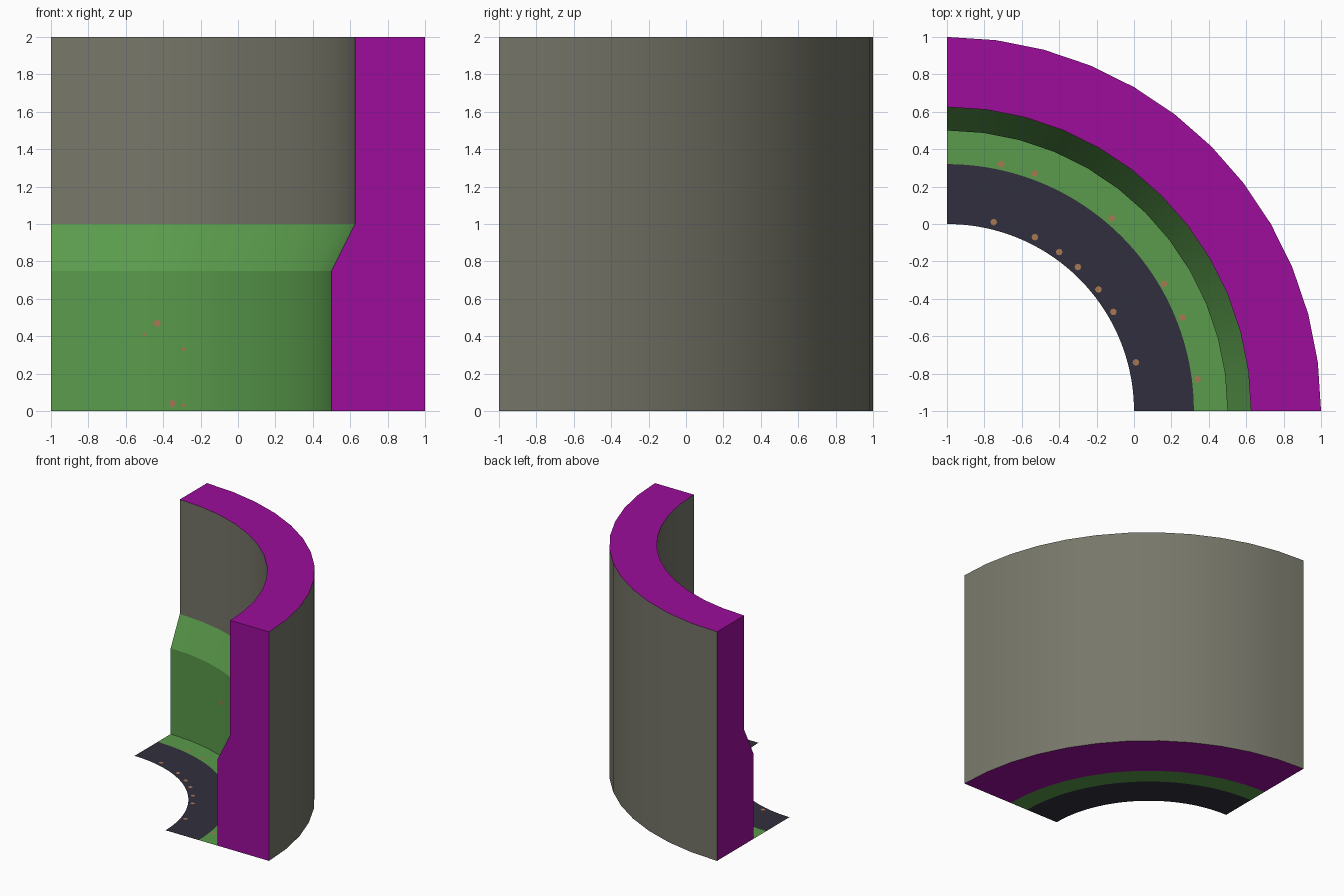
import bpy, bmesh, math
from mathutils import Vector, Matrix

if "Cube" in bpy.data.objects:
    bpy.data.objects.remove(bpy.data.objects["Cube"])

CENTRE = (-1.0, -1.0)   # axis of the quarter ring
SEG = 12                # sides of the wall per quarter turn
STEP = math.pi / 2 / SEG


def material(name, rgb):
    m = bpy.data.materials.new(name)
    lin = [c / 12.92 if c <= 0.04045 else ((c + 0.055) / 1.055) ** 2.4
           for c in (v / 255 for v in rgb)]
    m.diffuse_color = (*lin, 1)
    m.use_nodes = True
    m.node_tree.nodes["Principled BSDF"].inputs["Base Color"].default_value = m.diffuse_color
    return m


PURPLE = material("purple", (156, 13, 156))
GREY = material("warm grey", (119, 119, 106))
GREEN = material("green", (90, 155, 76))
DARK = material("dark slate", (48, 47, 61))
BROWN = material("rust brown", (168, 120, 84))


def polar(r, a, z):
    return Vector((CENTRE[0] + r * math.cos(a), CENTRE[1] + r * math.sin(a), z))


def chord(r, a):
    """Radius of the 12-sided quarter polygon at angle a."""
    k = min(int(a / STEP + 1e-6), SEG - 1)
    return r * math.cos(STEP / 2) / math.cos(a - (k + 0.5) * STEP)


def finish(name, bm, mats, smooth=False):
    me = bpy.data.meshes.new(name)
    bm.to_mesh(me)
    bm.free()
    for m in mats:
        me.materials.append(m)
    ob = bpy.data.objects.new(name, me)
    bpy.context.collection.objects.link(ob)
    if smooth:
        bpy.ops.object.select_all(action='DESELECT')
        ob.select_set(True)
        bpy.context.view_layer.objects.active = ob
        bpy.ops.object.shade_smooth_by_angle(angle=math.radians(20))
    return ob


# Curved wall: cross-section swept through a quarter turn
profile = [(1.5, 0), (2, 0), (2, 2), (1.625, 2), (1.625, 1), (1.5, 0.75)]
edge_mat = [0, 1, 0, 1, 2, 2]     # bottom, outside, top, upper, slope, lower
bm = bmesh.new()
rings = [[bm.verts.new(polar(r, i * STEP, z)) for r, z in profile]
         for i in range(SEG + 1)]
for a, b in zip(rings, rings[1:]):
    for j, mi in enumerate(edge_mat):
        k = (j + 1) % len(profile)
        bm.faces.new((a[j], a[k], b[k], b[j])).material_index = mi
for end in (rings[0], rings[-1]):
    bm.faces.new(end).material_index = 0
bmesh.ops.recalc_face_normals(bm, faces=bm.faces)
finish("curved_wall", bm, [PURPLE, GREY, GREEN], True)


# Floor bands at the foot of the wall
def floor_band(name, r0, r1, mat, fit_wall=False, n=48):
    bm = bmesh.new()
    rows = []
    for i in range(n + 1):
        a = i * math.pi / 2 / n
        outer = chord(r1, a) if fit_wall else r1
        rows.append((bm.verts.new(polar(r0, a, 0)), bm.verts.new(polar(outer, a, 0))))
    for p, q in zip(rows, rows[1:]):
        bm.faces.new((p[0], p[1], q[1], q[0]))
    finish(name, bm, [mat])


floor_band("floor_dark_band", 1.0, 1.32, DARK)
floor_band("floor_green_band", 1.32, 1.5, GREEN, True)


# Small rust spots
def spots(name, items):
    bm = bmesh.new()
    for pos, normal, r in items:
        rot = Vector(normal).to_track_quat('Z', 'Y').to_matrix().to_4x4()
        bmesh.ops.create_circle(bm, cap_ends=True, segments=8, radius=r,
                                matrix=Matrix.Translation(pos) @ rot)
    finish(name, bm, [BROWN])


floor_xy = [(-.75, .01), (-.53, -.07), (-.4, -.15), (-.3, -.23), (-.19, -.35),
            (-.11, -.47), (.01, -.74), (-.71, .32), (-.53, .27), (-.12, .03),
            (.16, -.32), (.26, -.5), (.34, -.83)]
spots("floor_spots", [((x, y, 0.003), (0, 0, 1), 0.018) for x, y in floor_xy])

wall = []
for x, z, r in [(-.43, .47, .02), (-.35, .04, .02), (-.29, .33, .011),
                (-.5, .41, .009), (-.29, .03, .011)]:
    a = math.acos((x + 1) / 1.5)
    mid = (int(a / STEP) + 0.5) * STEP
    wall.append((polar(chord(1.5, a) - 0.003, a, z),
                 (-math.cos(mid), -math.sin(mid), 0), r))
spots("wall_spots", wall)
